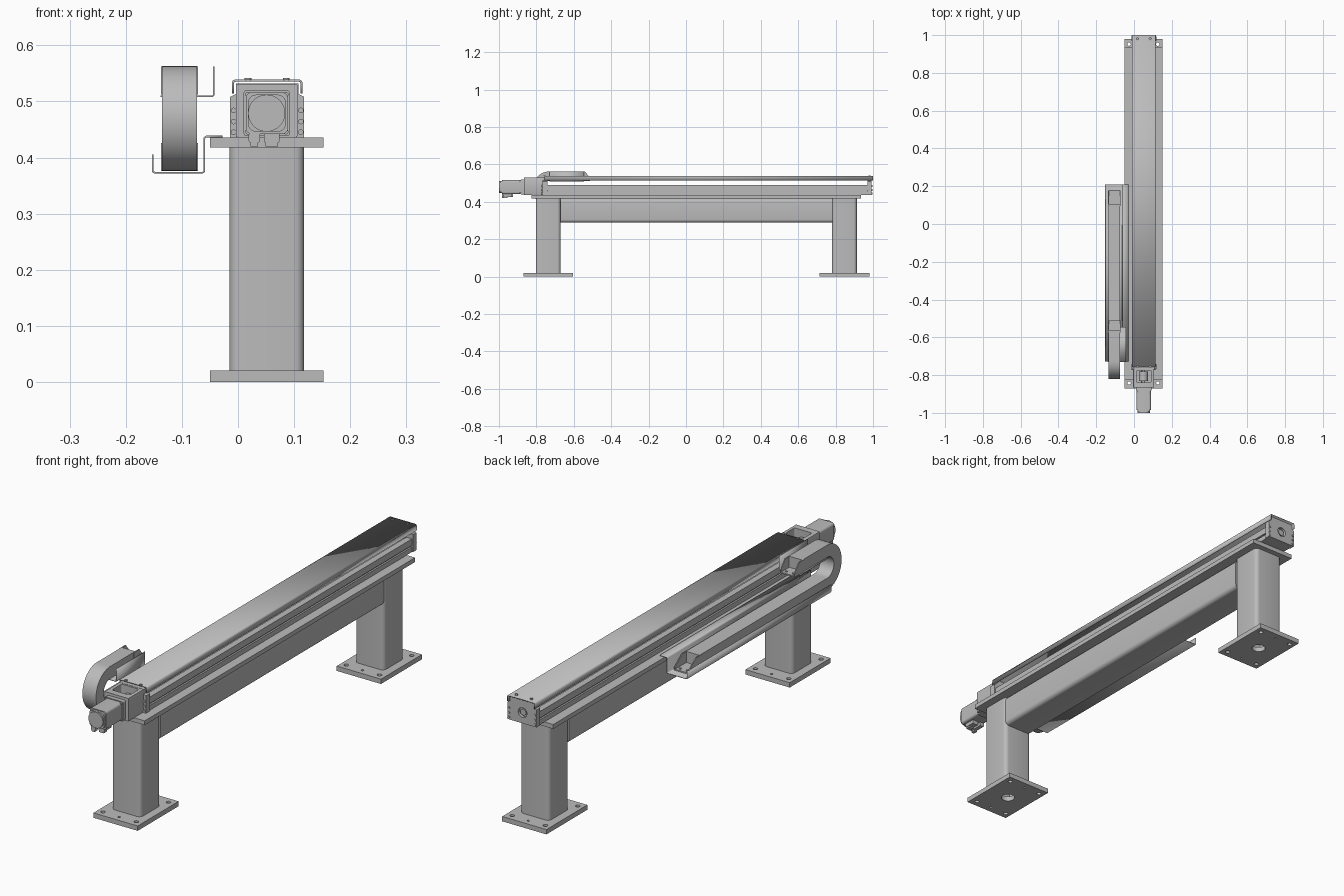
import bpy, bmesh, math
from mathutils import Vector

if "Cube" in bpy.data.objects:
    bpy.data.objects.remove(bpy.data.objects["Cube"], do_unlink=True)

grey = bpy.data.materials.new("machine grey")
grey.use_nodes = True
grey.diffuse_color = (0.5, 0.5, 0.5, 1)
grey.node_tree.nodes["Principled BSDF"].inputs["Base Color"].default_value = (0.5, 0.5, 0.5, 1)

CX = 0.05  # centre line of the axis


def finish(name, bm):
    bmesh.ops.recalc_face_normals(bm, faces=bm.faces)
    me = bpy.data.meshes.new(name)
    bm.to_mesh(me)
    bm.free()
    ob = bpy.data.objects.new(name, me)
    bpy.context.collection.objects.link(ob)
    me.materials.append(grey)
    return ob


def smooth(ob):
    bpy.ops.object.select_all(action='DESELECT')
    ob.select_set(True)
    bpy.context.view_layer.objects.active = ob
    bpy.ops.object.shade_smooth_by_angle(angle=math.radians(35))
    return ob


def box(name, x, y, z, round_axis=None, radius=0.01, segments=5):
    """Box from ranges; edges along round_axis can be rounded."""
    bm = bmesh.new()
    bmesh.ops.create_cube(bm, size=1)
    for v in bm.verts:
        v.co = Vector([r[0] if c < 0 else r[1] for r, c in zip((x, y, z), v.co)])
    if round_axis is not None:
        edges = [e for e in bm.edges
                 if abs((e.verts[0].co - e.verts[1].co).normalized()[round_axis]) > 0.9]
        bmesh.ops.bevel(bm, geom=edges, offset=radius, segments=segments,
                        profile=0.5, affect='EDGES')
    ob = finish(name, bm)
    return smooth(ob) if round_axis is not None else ob


def rod(name, centre, radius, length, axis=1, sides=24):
    """Cylinder centred on a point, along x, y or z."""
    bm = bmesh.new()
    bmesh.ops.create_cone(bm, cap_ends=True, segments=sides, radius1=radius,
                          radius2=radius, depth=length)
    for v in bm.verts:
        a, b, h = v.co
        v.co = Vector(centre) + Vector(((h, a, b), (b, h, a), (a, b, h))[axis])
    return smooth(finish(name, bm))


def prism(name, pts, axis, lo, hi):
    """Closed profile extruded along x (points y,z) or y (points x,z)."""
    bm = bmesh.new()
    vs = [bm.verts.new((lo, a, b) if axis == 0 else (a, lo, b)) for a, b in pts]
    out = bmesh.ops.extrude_face_region(bm, geom=[bm.faces.new(vs)])
    move = Vector((hi - lo, 0, 0) if axis == 0 else (0, hi - lo, 0))
    bmesh.ops.translate(bm, vec=move, verts=[g for g in out["geom"] if isinstance(g, bmesh.types.BMVert)])
    return finish(name, bm)


def sheet(name, pts, y, thick=0.003):
    """Bent sheet metal: open x,z path extruded along y."""
    bm = bmesh.new()
    rows = [[bm.verts.new((a, yy, b)) for a, b in pts] for yy in y]
    for i in range(len(pts) - 1):
        bm.faces.new((rows[0][i], rows[0][i + 1], rows[1][i + 1], rows[1][i]))
    ob = finish(name, bm)
    bend = ob.modifiers.new("bend", 'BEVEL')
    bend.width, bend.segments = 0.004, 3
    solid = ob.modifiers.new("gauge", 'SOLIDIFY')
    solid.thickness, solid.offset = thick, 0
    return smooth(ob)


def cut(ob, cutters):
    for c in cutters:
        m = ob.modifiers.new("cut", 'BOOLEAN')
        m.operation, m.object, m.solver = 'DIFFERENCE', c, 'EXACT'
        c.hide_render = True
        c.hide_set(True)


# Pedestals: drilled foot plate and hollow square post
for end, py in (("front", -0.737), ("back", 0.847)):
    foot = box(end + "_foot_plate", (-0.05, 0.152), (py - 0.133, py + 0.133), (0, 0.02))
    holes = [rod(end + "_foot_hole_cutter", (CX + sx * 0.076, py + sy * 0.105, 0.01), 0.009, 0.1, 2)
             for sx in (-1, 1) for sy in (-1, 1)]
    holes += [rod(end + "_edge_hole_cutter", (CX, py + s * 0.108, 0.01), 0.005, 0.1, 2) for s in (-1, 1)]
    holes.append(rod(end + "_centre_hole_cutter", (CX, py, 0.01), 0.027, 0.1, 2, 32))
    cut(foot, holes)
    post = box(end + "_post", (-0.015, 0.118), (py - 0.066, py + 0.066), (0.02, 0.419), 2, 0.017)
    cut(post, [box(end + "_post_bore_cutter", (-0.006, 0.109), (py - 0.057, py + 0.057), (0, 0.4))])

# Cross beam and mounting plate
box("cross_beam", (-0.014, 0.117), (-0.672, 0.782), (0.289, 0.418), 1, 0.017)
box("mounting_plate", (-0.05, 0.152), (-0.825, 0.936), (0.418, 0.436))

# Linear axis body: U extrusion with a groove along each side
half = [(0.062, 0.436), (0.062, 0.456), (0.055, 0.456), (0.055, 0.463),
        (0.062, 0.463), (0.062, 0.49), (0.036, 0.49), (0.036, 0.458)]
prism("axis_body", [(CX + 0.002 + a, b) for a, b in half] +
      [(CX + 0.002 - a, b) for a, b in reversed(half)], 1, -0.745, 0.975)
rod("drive_screw", (CX, 0.11, 0.477), 0.009, 1.72)
for side, s in (("left", 1), ("right", -1)):
    rx = CX + 0.002 + s * 0.025
    box(side + "_guide_rail", (rx - 0.006, rx + 0.006), (-0.74, 0.97), (0.458, 0.475))

# End blocks with side bolts
for end, y0, y1, out in (("front", -0.768, -0.74, -1), ("back", 0.97, 0.993, 1)):
    face = y0 if out < 0 else y1
    block = prism(end + "_end_block", [(-0.014, 0.436), (0.118, 0.436), (0.118, 0.508), (0.108, 0.513),
                  (0.108, 0.532), (-0.004, 0.532), (-0.004, 0.513), (-0.014, 0.508)], 1, y0, y1)
    for x in (-0.008, 0.112):
        for z in (0.445, 0.464, 0.484):
            rod(end + "_end_bolt", (x, face, z), 0.005, 0.008, 1, 12)
    if out > 0:
        cut(block, [rod("bearing_bore_cutter", (CX, face, 0.48), 0.02, 0.024, 1, 32)])
        rod("bearing_ring", (CX, face - 0.008, 0.48), 0.013, 0.008)
    for x in (0.018, 0.086):
        rod(end + "_cover_screw", (x, face - out * 0.012, 0.54), 0.006, 0.004, 2, 12)

# Cover: thin inverted channel
sheet("top_cover", [(-0.009, 0.514), (-0.009, 0.537), (0.113, 0.537), (0.113, 0.514)], (-0.757, 1.0), 0.004)

# Coupling housing with open top window
housing = box("coupling_housing", (-0.004, 0.106), (-0.865, -0.765), (0.436, 0.531), 1, 0.003, 2)
cut(housing, [box("housing_window_cutter", (0.012, 0.092), (-0.838, -0.775), (0.452, 0.6), 2, 0.008)])
rod("shaft_coupling", (CX, -0.806, 0.482), 0.024, 0.05)
rod("drive_shaft", (CX, -0.806, 0.482), 0.009, 0.08)

# Motor: flange, body, rear cap and connectors
box("motor_flange", (0.01, 0.093), (-0.882, -0.864), (0.438, 0.52), 1, 0.006)
box("motor_body", (0.014, 0.089), (-0.985, -0.88), (0.442, 0.516), 1, 0.01)
box("motor_rear_cap", (0.018, 0.085), (-0.994, -0.984), (0.446, 0.512), 1, 0.014)
rod("motor_rear_disc", (CX + 0.001, -0.993, 0.479), 0.033, 0.014, 1, 40)
for x in (0.018, 0.085):
    for z in (0.446, 0.512):
        rod("motor_bolt", (x, -0.884, z), 0.005, 0.01, 1, 12)
for name, x, y in (("power", (0.019, 0.039), (-0.985, -0.925)), ("signal", (0.046, 0.074), (-0.975, -0.93))):
    box(name + "_connector", x, y, (0.426, 0.445), 1, 0.004, 2)
    box(name + "_plug", (x[0] + 0.003, x[1] - 0.003), (y[0], y[0] + 0.02), (0.42, 0.43))

# Cable chain: lower run, half loop and upper run
yc, zc, outer, inner = -0.727, 0.4695, 0.0935, 0.043
arc = [math.pi / 2 + math.pi * i / 24 for i in range(25)]
path = [(-0.565, zc + outer)] + [(yc + outer * math.cos(t), zc + outer * math.sin(t)) for t in arc]
path += [(0.105, zc - outer), (0.105, zc - inner)]
path += [(yc + inner * math.cos(t), zc + inner * math.sin(t)) for t in reversed(arc)]
path.append((-0.565, zc + inner))
smooth(prism("cable_chain", path, 0, -0.135, -0.073))

# Chain end connectors: open channels with sloped cheeks
for name, y0, y1, z in (("lower", 0.105, 0.178, zc - outer), ("upper", -0.565, -0.512, zc + inner)):
    box(name + "_connector_floor", (-0.135, -0.073), (y0, y1), (z, z + 0.005))
    for x in (-0.137, -0.075):
        prism(name + "_connector_cheek", [(y0 - 0.01, z), (y1, z), (y1, z + 0.014),
              (y0 + 0.025, z + 0.05), (y0 - 0.01, z + 0.05)], 0, x, x + 0.004)
    for x in (-0.12, -0.088):
        rod(name + "_connector_screw", (x, y1 - 0.014, z + 0.006), 0.005, 0.005, 2, 12)

# Chain tray and carriage bracket
sheet("chain_tray", [(-0.152, 0.405), (-0.152, 0.373), (-0.06, 0.373), (-0.06, 0.4375),
                     (-0.028, 0.4375)], (-0.727, 0.21))
sheet("carriage_bracket", [(-0.138, 0.509), (-0.043, 0.509), (-0.043, 0.562)], (-0.73, -0.545))
